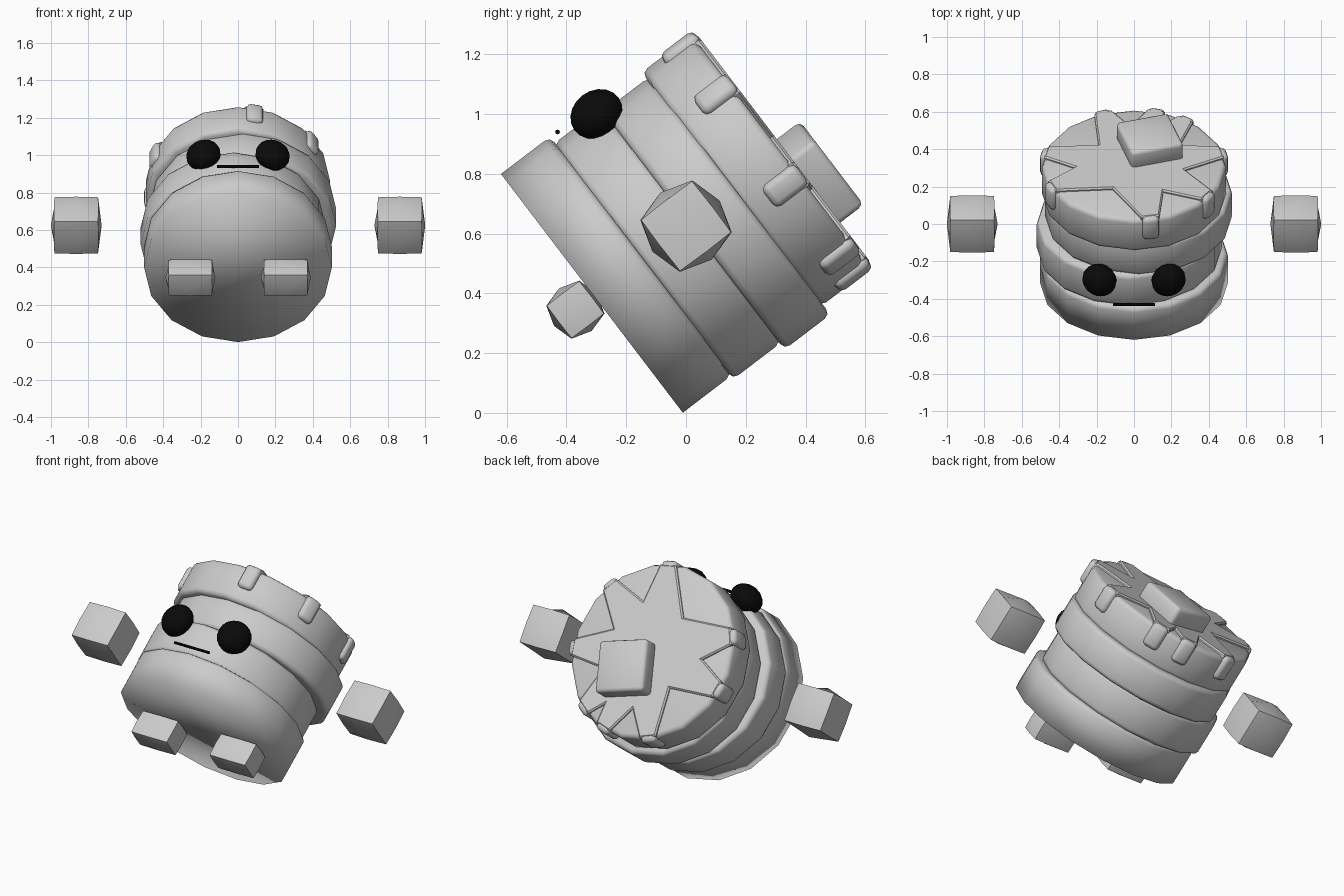
import bpy, bmesh, math
from math import pi, cos, sin, atan2, radians
from mathutils import Matrix, Vector

if "Cube" in bpy.data.objects:
    bpy.data.objects.remove(bpy.data.objects["Cube"])


def material(name, value):
    m = bpy.data.materials.new(name)
    m.use_nodes = True
    color = (value, value, value, 1)
    m.diffuse_color = color
    m.node_tree.nodes["Principled BSDF"].inputs["Base Color"].default_value = color
    return m


GREY = material("light grey", 0.6)
BLACK = material("black", 0.003)

# The whole figure leans backwards around x
LEAN = Matrix.Translation((0, -0.315, 0.4)) @ Matrix.Rotation(radians(-52.7), 4, 'X')


def place(name, bm, mat, pos=(0, 0, 0), turn=0, smooth=40):
    bmesh.ops.recalc_face_normals(bm, faces=bm.faces)
    mesh = bpy.data.meshes.new(name)
    bm.to_mesh(mesh)
    bm.free()
    mesh.materials.append(mat)
    ob = bpy.data.objects.new(name, mesh)
    bpy.context.collection.objects.link(ob)
    ob.matrix_world = LEAN @ Matrix.Translation(pos) @ Matrix.Rotation(turn, 4, 'Z')
    bpy.ops.object.select_all(action='DESELECT')
    bpy.context.view_layer.objects.active = ob
    ob.select_set(True)
    if smooth >= 180:
        bpy.ops.object.shade_smooth()
    elif smooth:
        bpy.ops.object.shade_smooth_by_angle(angle=radians(smooth))
    return ob


def bevel(bm, edges, width, segments=2):
    bmesh.ops.bevel(bm, geom=edges, offset=width, segments=segments,
                    profile=0.5, affect='EDGES')


def pancake(name, x, y, bottom, top, radius, round_bottom=True):
    bm = bmesh.new()
    bmesh.ops.create_cone(bm, cap_ends=True, segments=16, radius1=radius,
                          radius2=radius, depth=top - bottom)
    rims = [e for e in bm.edges
            if abs(e.verts[0].co.z - e.verts[1].co.z) < 1e-4
            and (round_bottom or e.verts[0].co.z > 0)]
    bevel(bm, rims, 0.024)
    place(name, bm, GREY, (x, y, (bottom + top) / 2),
          smooth=50 if round_bottom else 180)


def rounded_box(name, size, pos, turn, width):
    bm = bmesh.new()
    bmesh.ops.create_cube(bm, size=1)
    bmesh.ops.scale(bm, vec=size, verts=bm.verts)
    bevel(bm, bm.edges[:], width)
    place(name, bm, GREY, pos, turn, 50)


def puffy_cube(name, pos, half_x, half):
    """Cube with gently bulging faces and crisp edges."""
    bm = bmesh.new()
    bmesh.ops.create_cube(bm, size=2)
    for e in bm.edges:
        e.smooth = False
    bmesh.ops.subdivide_edges(bm, edges=bm.edges[:], cuts=1, use_grid_fill=True)
    for v in bm.verts:
        ones = sum(abs(c) > 0.5 for c in v.co)
        v.co *= {3: 1, 2: 1.02, 1: 1.32}[ones]
        if ones == 1 and abs(v.co.x) > 0.5:
            v.co.x *= 0.88
    bmesh.ops.scale(bm, vec=(half_x, half, half), verts=bm.verts)
    for f in bm.faces:
        f.smooth = True
    place(name, bm, GREY, pos, smooth=0)


# Pancake stack
pancake("bottom_pancake", 0, 0, 0, 0.207, 0.502, round_bottom=False)
pancake("second_pancake", -0.025, 0.02, 0.2, 0.405, 0.495)
pancake("third_pancake", 0.025, 0.04, 0.398, 0.592, 0.5)
pancake("top_pancake", 0, 0.006, 0.58, 0.79, 0.493)

# Syrup splat with an arm running to every drip
drips = [(0.09, -0.48), (0.39, -0.28), (0.475, 0.1), (0.28, 0.4),
         (0.12, 0.47), (-0.17, 0.46), (-0.475, 0.1), (-0.44, -0.2)]
angles = sorted(atan2(y, x) for x, y in drips)
outline = []
for i, a in enumerate(angles):
    following = angles[(i + 1) % len(angles)]
    gap = (following - a) % (2 * pi)
    for t in (a - 0.1, a + 0.1):
        outline.append((0.483, t))
    outline.append((max(0.25, 0.46 - 0.22 * gap), a + gap / 2))
bm = bmesh.new()
face = bm.faces.new([bm.verts.new((r * cos(t), r * sin(t), 0)) for r, t in outline])
raised = bmesh.ops.extrude_face_region(bm, geom=[face])["geom"]
lifted = [v for v in raised if isinstance(v, bmesh.types.BMVert)]
bmesh.ops.translate(bm, verts=lifted, vec=(0, 0, 0.025))
bevel(bm, [e for e in bm.edges if all(v.co.z > 0.01 for v in e.verts)], 0.008, 1)
place("syrup", bm, GREY, (0, 0.006, 0.78))

for i, a in enumerate(angles):
    rounded_box(f"syrup_drip_{i + 1}", (0.06, 0.09, 0.14),
                (0.478 * cos(a), 0.478 * sin(a) + 0.006, 0.732), a, 0.022)

# Butter pat
rounded_box("butter", (0.29, 0.29, 0.13), (0.085, 0.14, 0.838), radians(17), 0.02)

# Hands, feet and eyes in pairs
for side, s in (("left", 1), ("right", -1)):
    puffy_cube(side + "_hand", (s * 0.865, 0.012, 0.387), 0.117, 0.107)
    puffy_cube(side + "_foot", (s * 0.255, 0.01, -0.077), 0.115, 0.068)
    bm = bmesh.new()
    bmesh.ops.create_uvsphere(bm, u_segments=16, v_segments=10, radius=1)
    bmesh.ops.scale(bm, vec=(0.094, 0.076, 0.092), verts=bm.verts)
    place(side + "_eye", bm, BLACK, (s * 0.185, -0.468, 0.376), s * radians(20), 180)

# Mouth
bm = bmesh.new()
bmesh.ops.create_cone(bm, cap_ends=True, segments=8, radius1=0.008, radius2=0.008,
                      depth=0.225, matrix=Matrix.Rotation(pi / 2, 4, 'Y'))
place("mouth", bm, BLACK, (0, -0.499, 0.236))
